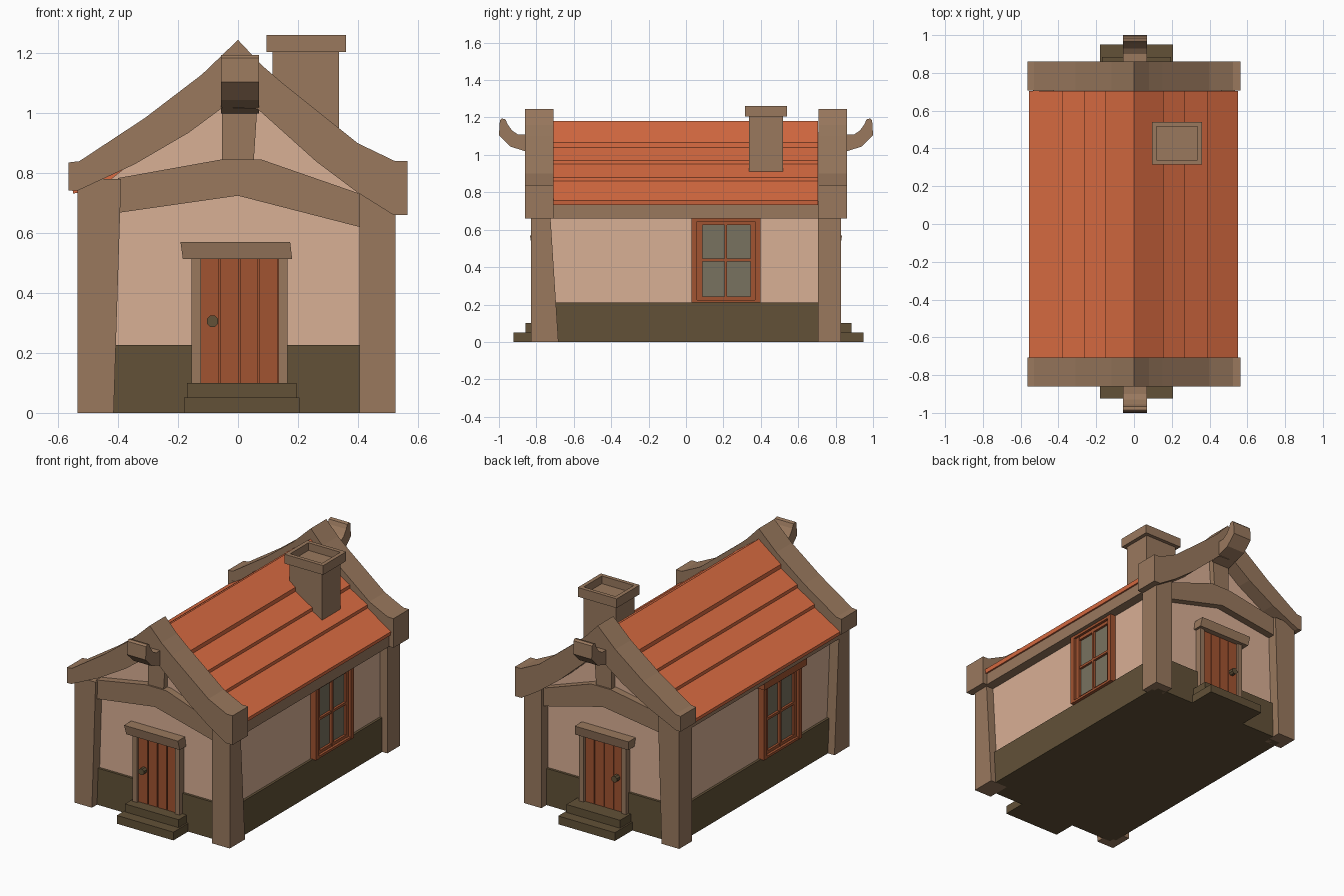
import bpy, bmesh, math

if "Cube" in bpy.data.objects:
    bpy.data.objects.remove(bpy.data.objects["Cube"])


def material(name, r, g, b):
    m = bpy.data.materials.new(name)
    m.diffuse_color = [(c / 255) ** 2.2 for c in (r, g, b)] + [1]
    m.use_nodes = True
    m.node_tree.nodes["Principled BSDF"].inputs["Base Color"].default_value = m.diffuse_color
    return m


WOOD = material("timber", 152, 120, 94)
ROOF = material("roof_tile", 218, 108, 68)
WALL = material("plaster", 216, 174, 147)
STONE = material("stone", 98, 82, 58)
DOOR = material("red_wood", 160, 84, 52)
GLASS = material("glass", 120, 114, 96)


def make(name, bm, mat):
    bmesh.ops.recalc_face_normals(bm, faces=bm.faces)
    me = bpy.data.meshes.new(name)
    bm.to_mesh(me)
    bm.free()
    me.materials.append(mat)
    ob = bpy.data.objects.new(name, me)
    bpy.context.collection.objects.link(ob)
    return ob


def loft(name, a, b, mat):
    """Solid between two matching rings of points."""
    bm = bmesh.new()
    va, vb = [bm.verts.new(p) for p in a], [bm.verts.new(p) for p in b]
    n = len(va)
    bm.faces.new(va)
    bm.faces.new(vb[::-1])
    for i in range(n):
        j = (i + 1) % n
        bm.faces.new((va[i], va[j], vb[j], vb[i]))
    return make(name, bm, mat)


def prism_y(name, prof, y0, y1, mat):
    return loft(name, [(x, y0, z) for x, z in prof], [(x, y1, z) for x, z in prof], mat)


def rect(x0, x1, y0, y1, z):
    return [(x0, y0, z), (x1, y0, z), (x1, y1, z), (x0, y1, z)]


def box(name, x0, x1, y0, y1, z0, z1, mat):
    return loft(name, rect(x0, x1, y0, y1, z0), rect(x0, x1, y0, y1, z1), mat)


# Plaster body and stone base
prism_y("walls", [(-.475, .1), (.475, .1), (.475, .74), (0, 1.12), (-.475, .74)], -.765, .765, WALL)
box("stone_base_sides", -.49, .49, -.75, .75, 0, .212, STONE)
box("stone_base_ends", -.47, .47, -.78, .78, 0, .226, STONE)

# Stepped plank roof
right = [(.155, 1.065), (.155, 1.04), (.27, .97), (.27, .95),
         (.39, .88), (.39, .86), (.55, .757), (.545, .733)]
left = [(-x * .98 if x < .5 else -x - .005, z) for x, z in right[::-1]]
prism_y("roof", left + [(0, 1.18)] + right + [(.46, .735), (0, 1.08), (-.46, .735)], -.72, .705, ROOF)

# Eave beams
box("eave_beam_right", .46, .535, -.73, .72, .66, .75, WOOD)
box("eave_beam_left", -.535, -.46, -.73, .72, .70, .75, WOOD)

BARGE = [(0, 1.245), (.08, 1.16), (.15, 1.10), (.4, .9), (.525, .84), (.565, .84),
         (.565, .66), (.52, .66), (.4, .735), (.26, .84), (.065, 1.015), (-.05, 1.02),
         (-.165, .935), (-.345, .83), (-.535, .742), (-.565, .742), (-.565, .836),
         (-.53, .84), (-.31, .985), (-.12, 1.13)]
TIE = [(-.4, .784), (-.06, .845), (.08, .845), (.42, .727), (.42, .617), (0, .725), (-.4, .668)]
HORN = [(.80, 1.11), (.90, 1.11), (.93, 1.13), (.955, 1.165), (.965, 1.19), (.985, 1.195),
        (.995, 1.185), (1.0, 1.105), (.94, 1.045), (.80, 1.0)]

# Everything that repeats on the front and back gables
for s, end in ((-1, "front"), (1, "back")):
    prism_y(end + "_barge_board", BARGE, s * .86, s * .708, WOOD)
    prism_y(end + "_tie_beam", TIE, s * .81, s * .74, WOOD)
    prism_y(end + "_king_post", [(-.053, .83), (.052, .83), (.066, 1.05), (-.053, 1.05)],
            s * .80, s * .74, WOOD)
    loft(end + "_ridge_horn", [(-.057, s * y, z) for y, z in HORN],
         [(.07, s * y, z) for y, z in HORN], WOOD)

    # Corner posts, slightly tapered
    yb, yt = (.682, .73) if s < 0 else (.705, .705)
    loft(end + "_post_right", rect(.405, .525, s * .83, s * yb, 0),
         rect(.405, .525, s * .83, s * yt, .75), WOOD)
    loft(end + "_post_left", rect(-.535, -.415, s * .83, s * yb, 0),
         rect(-.535, -.39, s * .83, s * yt, .78), WOOD)

    # Door: planks, jambs, lintel, knob
    box(end + "_door_backing", -.13, .14, s * .74, s * .783, .1, .52, DOOR)
    for i in range(4):
        x = -.125 + i * .065
        box(f"{end}_door_plank_{i}", x + .002, x + .062, s * .76, s * .791, .1, .52, DOOR)
    for x in (-.155, .135):
        box(end + "_door_jamb", x, x + .031, s * .74, s * .805, .09, .52, WOOD)
    loft(end + "_door_lintel", rect(-.184, .181, s * .74, s * .825, .513),
         rect(-.192, .174, s * .74, s * .835, .57), WOOD)
    ring = [(-.085 + .02 * math.cos(a), .306 + .02 * math.sin(a))
            for a in (k * math.pi / 4 + math.pi / 8 for k in range(8))]
    prism_y(end + "_door_knob", ring, s * .78, s * .822, STONE)

    # Doorsteps
    d = 0 if s < 0 else .027
    box(end + "_step_upper", -.17, .196, s * .75, s * (.858 + d), .05, .1, STONE)
    box(end + "_step_lower", -.18, .206, s * .75, s * (.923 + d), 0, .051, STONE)

# Windows: right one towards the back, left one towards the front
for s, side in ((1, "right"), (-1, "left")):
    def wbox(name, x1, y0, y1, z0, z1, mat):
        box(f"{side}_window_{name}", s * .44, s * x1, s * y0, s * y1, z0, z1, mat)

    wbox("glass", .48, .05, .38, .22, .65, GLASS)
    for y in (.03, .368):
        wbox("frame_side", .512, y, y + .029, .21, .66, DOOR)
    for z in (.21, .645):
        wbox("frame_rail", .510, .03, .397, z, z + .015, DOOR)
    for y0, y1 in ((.058, .088), (.205, .22), (.345, .37)):
        wbox("sash_bar", .496, y0, y1, .22, .65, DOOR)
    for z0, z1 in ((.222, .243), (.43, .445), (.625, .648)):
        wbox("sash_rail", .494, .058, .37, z0, z1, DOOR)
box("left_window_lintel", -.53, -.44, -.42, -.01, .655, .71, DOOR)

# Chimney with a hollow cap
box("chimney_shaft", .115, .337, .338, .518, .82, 1.215, WOOD)
x0, x1, y0, y1, t = .095, .36, .315, .54, .024
for i, (a, b, c, d) in enumerate(((x0, x1, y0, y0 + t), (x0, x1, y1 - t, y1),
                                  (x0, x0 + t, y0 + t, y1 - t), (x1 - t, x1, y0 + t, y1 - t))):
    box(f"chimney_cap_{i}", a, b, c, d, 1.205, 1.262, WOOD)
